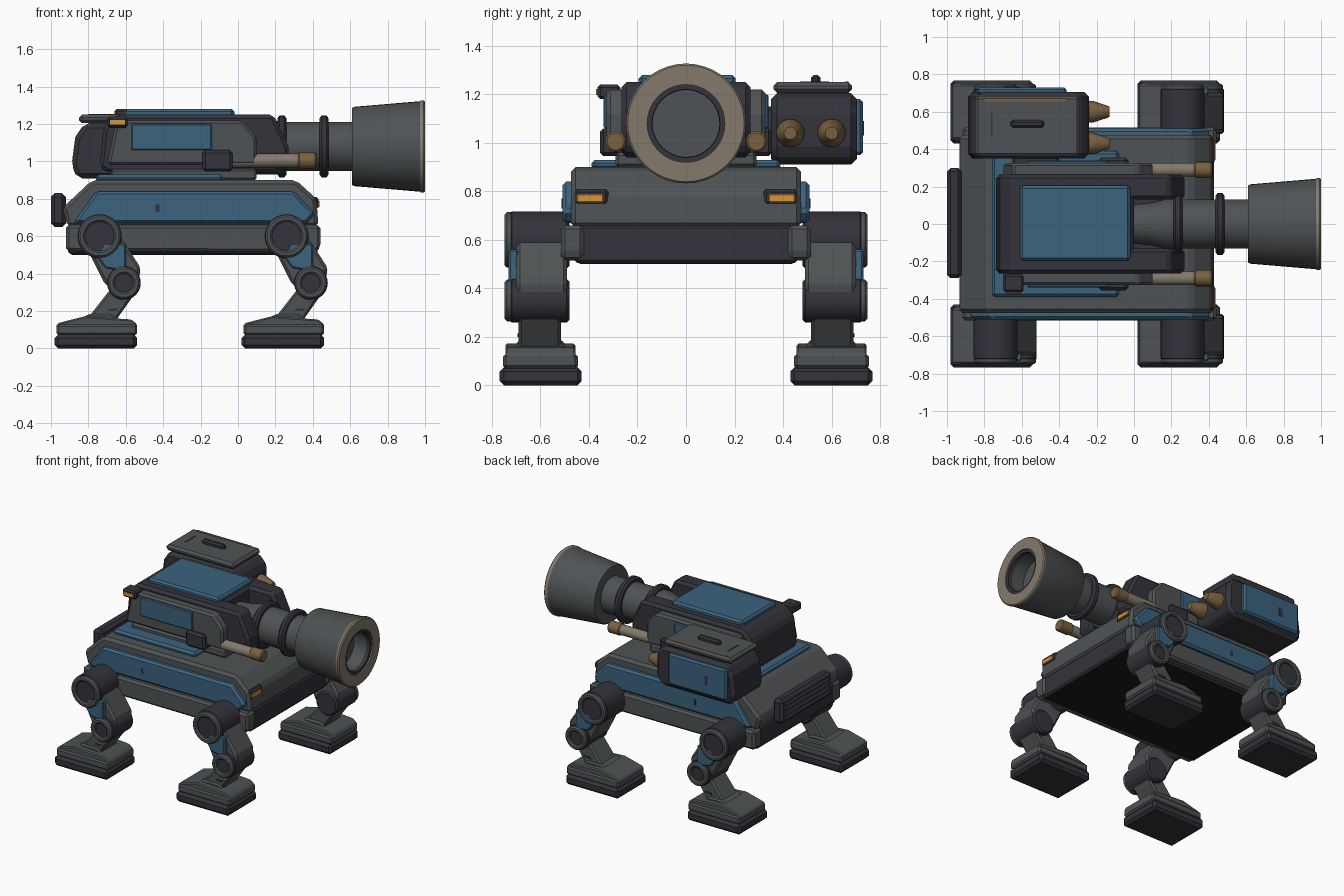
import bpy, bmesh, math
from mathutils import Matrix, Vector

if "Cube" in bpy.data.objects:
    bpy.data.objects.remove(bpy.data.objects["Cube"])


def material(name, r, g, b):
    m = bpy.data.materials.new(name)
    m.use_nodes = True
    m.diffuse_color = (r, g, b, 1)
    m.node_tree.nodes["Principled BSDF"].inputs["Base Color"].default_value = (r, g, b, 1)
    return m


GREY = material("steel grey", 0.078, 0.086, 0.09)
DARK = material("dark gunmetal", 0.033, 0.033, 0.043)
BLUE = material("armour blue", 0.045, 0.125, 0.21)
TAN = material("muzzle tan", 0.23, 0.195, 0.15)
BROWN = material("brass brown", 0.19, 0.12, 0.05)
ORANGE = material("lamp orange", 0.68, 0.3, 0.045)
BLACK = material("underside black", 0.011, 0.011, 0.012)


def finish(name, bm, mat, bevel=0.0, smooth=False):
    bmesh.ops.recalc_face_normals(bm, faces=bm.faces[:])
    me = bpy.data.meshes.new(name)
    bm.to_mesh(me)
    bm.free()
    me.materials.append(mat)
    ob = bpy.data.objects.new(name, me)
    bpy.context.collection.objects.link(ob)
    if bevel:
        mod = ob.modifiers.new("edge bevel", "BEVEL")
        mod.width, mod.segments, mod.limit_method = bevel, 1, "ANGLE"
    if smooth:
        bpy.ops.object.select_all(action="DESELECT")
        ob.select_set(True)
        bpy.context.view_layer.objects.active = ob
        bpy.ops.object.shade_smooth_by_angle(angle=math.radians(35))
    return ob


def box(name, mat, xs, ys, zs, bevel=0.012):
    """Bevelled box from its ranges."""
    bm = bmesh.new()
    bmesh.ops.create_cube(bm, size=1)
    for v in bm.verts:
        v.co = Vector([sum(r) / 2 + c * abs(r[1] - r[0]) for c, r in zip(v.co, (xs, ys, zs))])
    return finish(name, bm, mat, bevel)


def prism(name, mat, profile, ys, bevel=0.012):
    """Side profile in x and z, extruded across y."""
    bm = bmesh.new()
    face = bm.faces.new([bm.verts.new((x, ys[0], z)) for x, z in profile])
    new = bmesh.ops.extrude_face_region(bm, geom=[face])["geom"]
    bmesh.ops.translate(bm, vec=(0, ys[1] - ys[0], 0),
                        verts=[g for g in new if isinstance(g, bmesh.types.BMVert)])
    return finish(name, bm, mat, bevel)


def lathe(name, mat, profile, centre, turn=0, steps=32):
    """Profile of (distance, radius) spun about x; turn=+-1 aims it along +-y."""
    bm = bmesh.new()
    vs = [bm.verts.new((d, 0, r)) for d, r in profile]
    es = [bm.edges.new(p) for p in zip(vs, vs[1:])]
    bmesh.ops.spin(bm, geom=vs + es, cent=(0, 0, 0), axis=(1, 0, 0),
                   angle=math.tau, steps=steps)
    bmesh.ops.remove_doubles(bm, verts=bm.verts[:], dist=0.0005)
    bm.transform(Matrix.Translation(centre) @ Matrix.Rotation(turn * math.pi / 2, 4, "Z"))
    return finish(name, bm, mat, smooth=True)


def rod(a, b, r, c=0.008):
    return [(a, 0), (a, r - c), (a + c, r), (b - c, r), (b, r - c), (b, 0)]


def span(s, a, b):
    return sorted((s * a, s * b))


# Hull
prism("hull", GREY, [(-.91, .65), (-.94, .75), (-.78, .9), (.31, .9), (.42, .8), (.43, .65)],
      (-.475, .475), .02)
box("hull_core", DARK, (-.91, .425), (-.46, .46), (.505, .66))
box("belly_plate", BLACK, (-.89, .41), (-.44, .44), (.5, .506), 0)
box("rear_vent", DARK, (-1, -.92), (-.29, .3), (.65, .83), .02)
for i in range(4):
    z = .68 + i * .035
    box("vent_slat", GREY, (-1, -.992), (-.24, .25), (z, z + .012), 0)
for s in (-1, 1):
    prism("side_skirt", GREY, [(-.92, .52), (-.92, .66), (.44, .66), (.44, .54), (.42, .515)],
          span(s, .42, .515), .018)
    prism("side_armour", BLUE, [(-.88, .67), (-.76, .84), (.3, .84), (.41, .72), (.37, .67)],
          span(s, .46, .51), .015)
    box("armour_slot", DARK, (-.44, -.42), span(s, .508, .514), (.73, .77), 0)
    box("headlamp_case", DARK, (.36, .43), span(s, .32, .46), (.745, .81))
    box("headlamp", ORANGE, (.4, .436), span(s, .34, .45), (.755, .79), .004)

# Turret base and body
box("turret_plate", BLUE, (-.76, -.08), (-.39, .39), (.89, .93), .015)
box("turret_neck", GREY, (-.68, .1), (-.29, .29), (.9, .96))
prism("turret_body", DARK, [(-.74, .97), (-.72, 1.18), (-.65, 1.25), (.0, 1.25), (.0, .94), (-.7, .94)],
      (-.265, .265), .02)
box("gun_cradle", DARK, (-.05, .24), (-.2, .2), (.93, 1.0))
box("roof_plate", BLUE, (-.61, -.02), (-.195, .205), (1.235, 1.28), .014)
for s in (-1, 1):
    prism("turret_cheek", DARK, [(-.06, .94), (-.06, 1.25), (.19, 1.25), (.27, 1.08), (.27, .97), (.2, .94)],
          span(s, .13, .265), .02)
    prism("turret_side", GREY, [(-.7, .98), (-.65, 1.22), (.02, 1.22), (.1, 1.13), (.1, .98)],
          span(s, .25, .327), .015)
    box("side_panel", BLUE, (-.57, -.14), span(s, .32, .34), (1.06, 1.2), .006)
    # Side guns
    box("gun_housing", DARK, (-.19, -.03), span(s, .25, .355), (.945, 1.06), .015)
    lathe("gun_barrel", TAN, rod(-.06, .33, .037), (0, s * .29, 1.005), steps=20)
    lathe("gun_tip", BROWN, rod(.32, .42, .043), (0, s * .29, 1.005), steps=20)
box("lamp_bracket", DARK, (-.7, -.59), (-.365, -.27), (1.18, 1.24))
box("side_lamp", ORANGE, (-.685, -.605), (-.372, -.362), (1.198, 1.222), 0)

# Main cannon
AXIS = (0, 0, 1.08)
lathe("cannon_breech", GREY, [(-.05, 0), (-.05, .1), (.1, .115), (.17, .135), (.24, .135), (.24, 0)], AXIS)
lathe("cannon_barrel", GREY, rod(.2, .63, .132), AXIS)
for x in (.235, .46):
    lathe("barrel_ring", DARK, [(x - .025, .12), (x - .025, .15), (x - .012, .166), (x + .012, .166),
                                (x + .025, .15), (x + .025, .12)], AXIS)
lathe("muzzle_sleeve", GREY, [(.61, 0), (.61, .205), (.62, .212), (.975, .242), (.975, .16)], AXIS, steps=40)
lathe("muzzle_rim", TAN, [(.97, .16), (.97, .24), (.98, .247), (.992, .247), (1, .24), (1, .16), (.97, .16)],
      AXIS, steps=40)
lathe("bore_ring", DARK, [(.97, .165), (.99, .161), (.99, .14), (.96, .138)], AXIS)
lathe("bore", GREY, [(.98, .14), (.86, .138), (.86, 0)], AXIS)

# Rocket pod on the left
prism("pod_body", DARK, [(-.89, .98), (-.87, 1.13), (-.82, 1.205), (-.3, 1.205), (-.24, 1.14),
                         (-.24, .96), (-.29, .91), (-.86, .91)], (.35, .705), .025)
box("pod_arm", DARK, (-.65, -.4), (.25, .37), (1.0, 1.15))
box("pod_lid", GREY, (-.85, -.29), (.36, .685), (1.205, 1.25), .016)
box("pod_handle", DARK, (-.66, -.48), (.515, .555), (1.24, 1.28))
box("pod_seam", DARK, (-.765, -.757), (.47, .59), (1.248, 1.253), 0)
box("pod_stripe", BROWN, (-.8, -.36), (.655, .67), (1.248, 1.253), 0)
box("pod_side_panel", BLUE, (-.84, -.36), (.69, .73), (.95, 1.18))
box("pod_slot", DARK, (-.69, -.665), (.728, .734), (1.03, 1.09), 0)
for y in (.43, .6):
    lathe("rocket", BROWN, [(-.26, 0), (-.26, .058), (-.22, .058), (-.14, .032), (-.13, .026), (-.13, 0)],
          (0, y, 1.04), steps=20)


# Legs
def leg(x, s):
    def drum(name, dx, z, r):
        c = (x + dx, 0, z)
        lathe(name, DARK, rod(.48, .73, r, .012), c, s)
        lathe(name + "_ring", GREY, [(.72, r - .04), (.72, r - .004), (.738, r - .004), (.748, r - .014),
                                     (.748, r - .03), (.74, r - .04), (.72, r - .04)], c, s)

    def part(name, mat, pts, a, b, bevel=.012):
        prism(name, mat, [(x + px, z) for px, z in pts], span(s, a, b), bevel)

    drum("hip", 0, .6, .118)
    drum("knee", .13, .35, .09)
    part("thigh", GREY, [(-.09, .58), (.03, .34), (.13, .29), (.21, .37), (.22, .43), (.11, .6), (0, .66)],
         .49, .7, .015)
    part("thigh_plate", BLUE, [(-.02, .5), (.03, .43), (.14, .41), (.14, .56), (.02, .56)], .69, .732, .008)
    part("shin", GREY, [(.06, .32), (.13, .26), (.2, .31), (.08, .14), (-.08, .14)], .515, .69)
    part("shin_slot", DARK, [(.04, .2), (.05, .215), (.1, .215), (.09, .2)], .688, .694, 0)
    part("ankle", GREY, [(-.12, .14), (-.06, .185), (.07, .185), (.12, .14)], .5, .7)
    part("foot_top", GREY, [(-.235, .11), (-.225, .135), (-.08, .172), (.17, .155), (.2, .13), (.2, .11)],
         .455, .745, .008)
    box("foot_middle", GREY, (x - .23, x + .2), span(s, .445, .755), (.07, .13))
    box("foot_sole", DARK, (x - .24, x + .2), span(s, .43, .768), (.0, .075), .018)


for hip_x in (-.74, .26):
    for side in (-1, 1):
        leg(hip_x, side)
